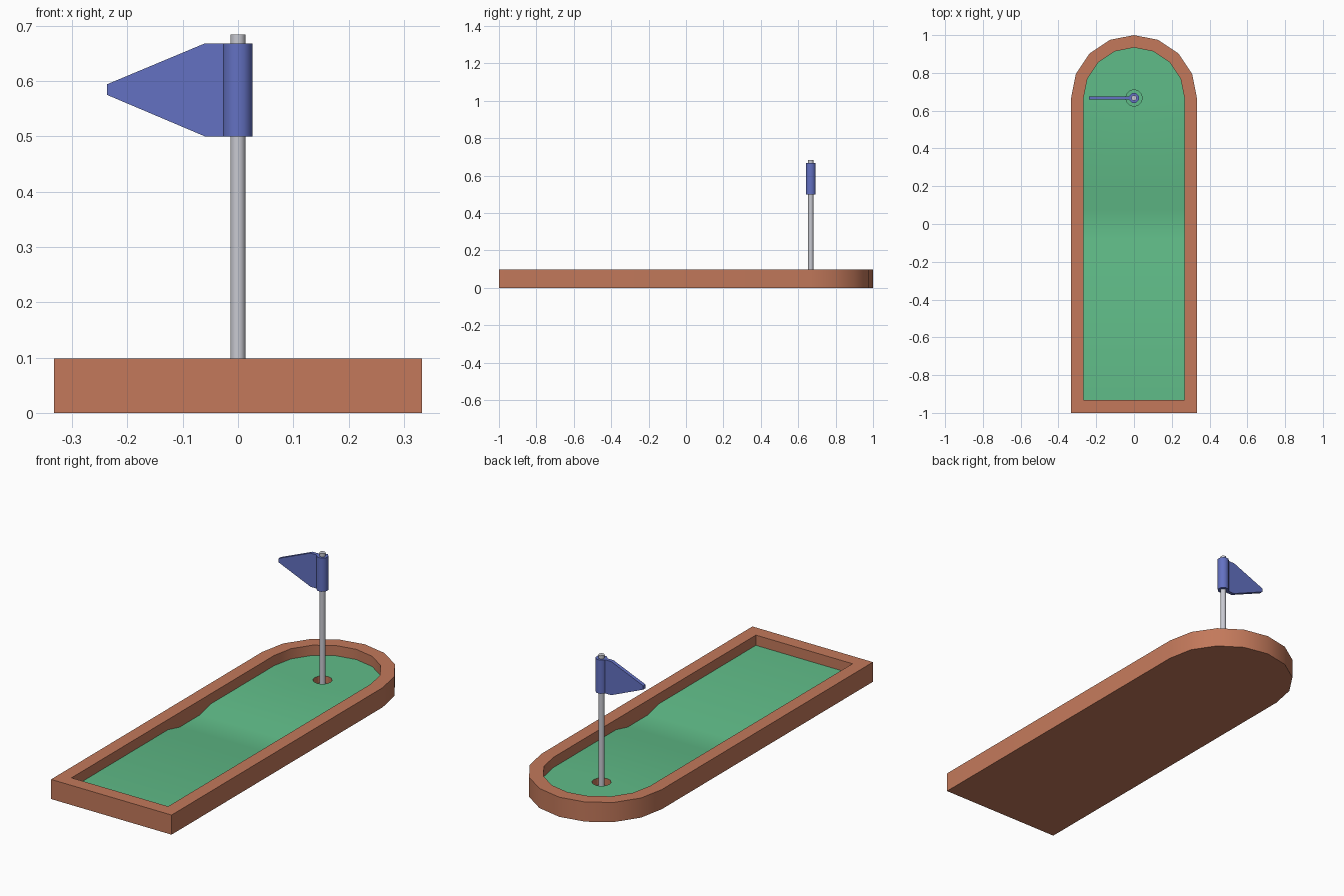
import bpy, bmesh, math

if "Cube" in bpy.data.objects:
    bpy.data.objects.remove(bpy.data.objects["Cube"])


def material(name, r, g, b):
    lin = [(c / 255 / 12.92) if c < 11 else ((c / 255 + 0.055) / 1.055) ** 2.4 for c in (r, g, b)]
    m = bpy.data.materials.new(name)
    m.diffuse_color = (*lin, 1)
    m.use_nodes = True
    m.node_tree.nodes["Principled BSDF"].inputs["Base Color"].default_value = m.diffuse_color
    return m


BROWN = material("brown wood", 195, 121, 91)
GREEN = material("green turf", 96, 188, 136)
BLUE = material("blue flag", 99, 113, 194)
GREY = material("grey metal", 200, 201, 209)

END_Y = 0.667      # centre of the rounded end and of the hole
WALL_H = 0.098
TURF_Z = 0.047


def finish(bm, name, mats, angle):
    me = bpy.data.meshes.new(name)
    bm.to_mesh(me)
    bm.free()
    for m in mats:
        me.materials.append(m)
    ob = bpy.data.objects.new(name, me)
    bpy.context.collection.objects.link(ob)
    bpy.ops.object.select_all(action='DESELECT')
    ob.select_set(True)
    bpy.context.view_layer.objects.active = ob
    bpy.ops.object.shade_smooth_by_angle(angle=math.radians(angle))
    return ob


def arc(r, n, total, start=0.0):
    return [(r * math.cos(start + total * i / n), END_Y + r * math.sin(start + total * i / n))
            for i in range(n + 1)]


def outline(half, y0):
    """Straight lane with a half-round far end, counter-clockwise."""
    return [(-half, y0), (half, y0)] + arc(half, 8, math.pi)


def ring(bm, pts, z):
    return [bm.verts.new((x, y, z)) for x, y in pts]


def bridge(bm, a, b):
    n = len(a)
    return [bm.faces.new((a[i], a[(i + 1) % n], b[(i + 1) % n], b[i])) for i in range(n)]


# wooden tray: solid bottom with a rim around the lane
bm = bmesh.new()
out_pts, in_pts = outline(0.333, -1.0), outline(0.267, -0.933)
o0, o1 = ring(bm, out_pts, 0), ring(bm, out_pts, WALL_H)
i1, i0 = ring(bm, in_pts, WALL_H), ring(bm, in_pts, 0.006)
bm.faces.new(o0[::-1])
bridge(bm, o0, o1)
bridge(bm, o1, i1)
bridge(bm, i1, i0)
bm.faces.new(i0)
finish(bm, "wooden_rim", [BROWN], 30)

# turf: strips with a shallow dip, then the rounded end with the hole
bm = bmesh.new()
profile = [(-0.933, 0), (-0.17, 0), (-0.08, -0.022), (0.08, -0.022), (0.17, 0)]
rows = [[bm.verts.new((x, y, TURF_Z + dz)) for x in (-0.267, 0.267)] for y, dz in profile]
for a, b in zip(rows, rows[1:]):
    bm.faces.new((a[0], a[1], b[1], b[0]))
end = rows[-1] + ring(bm, arc(0.267, 8, math.pi), TURF_Z)
hole_pts = arc(0.044, 12, 2 * math.pi)[:-1]
h1, h0 = ring(bm, hole_pts, TURF_Z), ring(bm, hole_pts, 0.012)
edges = []
for loop in (end, h1):
    for p, q in zip(loop, loop[1:] + loop[:1]):
        edges.append(bm.edges.get((p, q)) or bm.edges.new((p, q)))
bmesh.ops.triangle_fill(bm, edges=edges, use_beauty=True, use_dissolve=False)
bm.normal_update()
for f in bm.faces:
    if f.normal.z < 0:
        f.normal_flip()
for f in bridge(bm, h1, h0):      # brown cup wall
    f.material_index = 1
bm.faces.new(h0)
bm.normal_update()
finish(bm, "turf_lane", [GREEN, BROWN], 30)


def upright(name, half, z0, z1, mat):
    """Eight-sided upright with flats facing the axes."""
    bm = bmesh.new()
    pts = arc(half / math.cos(math.pi / 8), 8, 2 * math.pi, math.pi / 8)[:-1]
    a, b = ring(bm, pts, z0), ring(bm, pts, z1)
    bridge(bm, a, b)
    bm.faces.new(a[::-1])
    bm.faces.new(b)
    return finish(bm, name, [mat], 50)


upright("flag_pole", 0.0135, 0.012, 0.684, GREY)
upright("flag_sleeve", 0.026, 0.5, 0.668, BLUE)

# pennant with a blunt tip
bm = bmesh.new()
shape = [(-0.015, 0.5), (-0.015, 0.668), (-0.06, 0.668), (-0.237, 0.594), (-0.237, 0.575), (-0.06, 0.5)]
front = [bm.verts.new((x, END_Y - 0.009, z)) for x, z in shape]
back = [bm.verts.new((x, END_Y + 0.009, z)) for x, z in shape]
bm.faces.new(front)
bm.faces.new(back[::-1])
bridge(bm, front, back)
bmesh.ops.recalc_face_normals(bm, faces=bm.faces)
finish(bm, "flag_pennant", [BLUE], 30)
